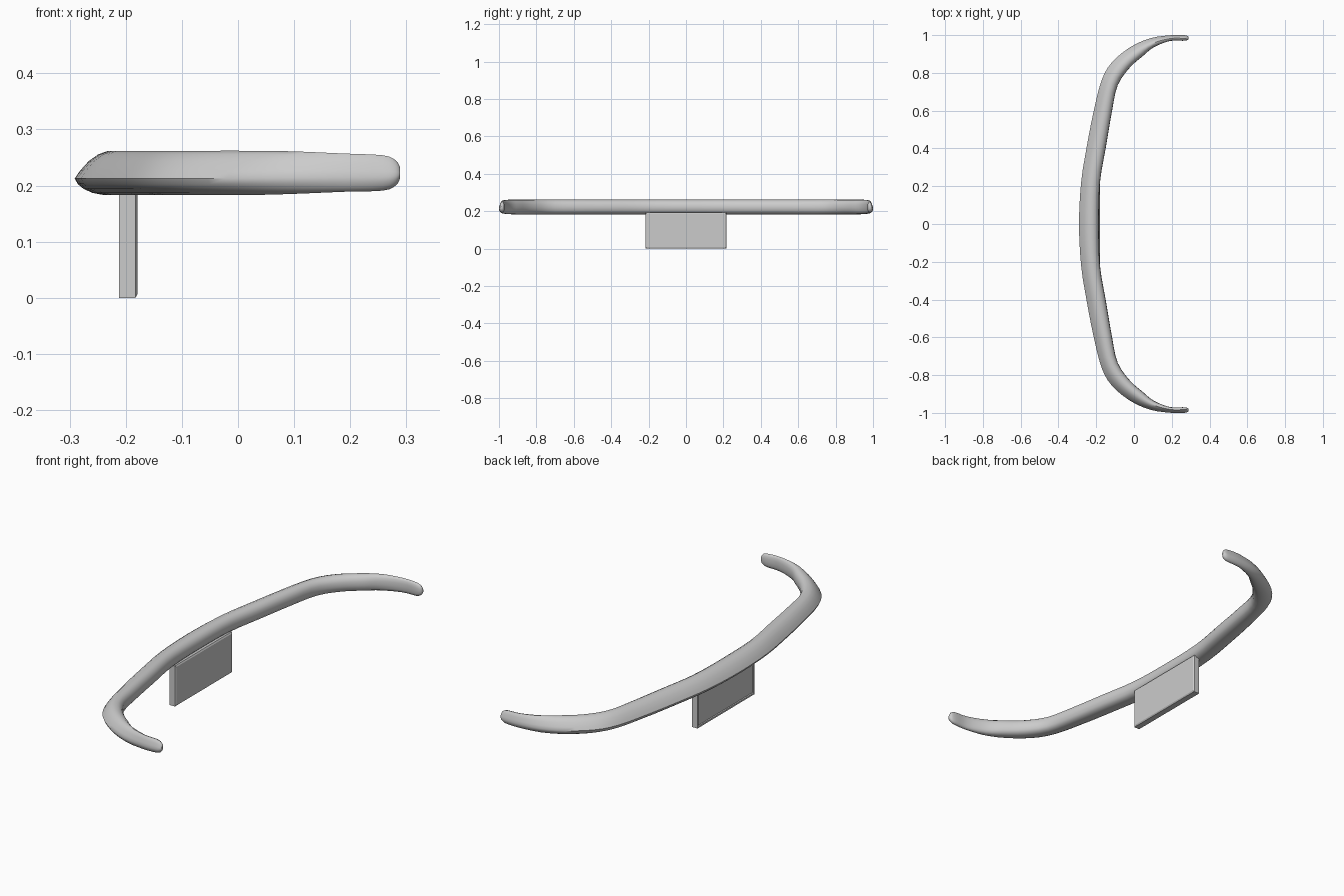
import bpy, bmesh
from mathutils import Vector

if "Cube" in bpy.data.objects:
    bpy.data.objects.remove(bpy.data.objects["Cube"])

# Half of the bar from centre to tip: outer x, y, inner x, y, bottom z, top z
half = [
    (-.291, .00, -.186, .00, .183, .262),
    (-.280, .22, -.180, .22, .183, .262),
    (-.250, .41, -.150, .40, .183, .262),
    (-.215, .59, -.116, .60, .183, .262),
    (-.172, .76, -.086, .735, .183, .262),
    (-.116, .857, -.022, .828, .183, .262),
    (-.020, .936, .048, .890, .183, .262),
    (.085, .983, .105, .936, .185, .261),
    (.190, .999, .190, .969, .189, .257),
    (.258, 1.00, .258, .970, .191, .254),
    (.281, .997, .281, .973, .200, .245),
    (.289, .991, .289, .979, .213, .232),
]
# Cross-section: u runs outer to inner, v runs bottom to top
section = [(0, .38), (.05, .25), (.15, .14), (.3, .05), (.5, 0), (.7, .01), (.86, .08),
           (.96, .22), (1, .45), (.98, .68), (.9, .87), (.75, .98), (.57, 1),
           (.4, .92), (.24, .77), (.09, .55)]


def catmull(p0, p1, p2, p3, t):
    return [b + .5 * t * (c - a + t * (2 * a - 5 * b + 4 * c - d + t * (3 * (b - c) + d - a)))
            for a, b, c, d in zip(p0, p1, p2, p3)]


def flip(s):
    return (s[0], -s[1], s[2], -s[3], s[4], s[5])


def finish(bm, name, smooth):
    bmesh.ops.recalc_face_normals(bm, faces=bm.faces[:])
    me = bpy.data.meshes.new(name)
    bm.to_mesh(me)
    bm.free()
    ob = bpy.data.objects.new(name, me)
    bpy.context.collection.objects.link(ob)
    if smooth:
        bpy.ops.object.select_all(action='DESELECT')
        ob.select_set(True)
        bpy.context.view_layer.objects.active = ob
        bpy.ops.object.shade_smooth_by_angle(angle=.8)
    return ob


# Curved bar, swept through the stations and their mirror images
full = [flip(s) for s in reversed(half[1:])] + half
stations = []
for i in range(len(full) - 1):
    p = [full[min(max(k, 0), len(full) - 1)] for k in (i - 1, i, i + 1, i + 2)]
    stations += [catmull(*p, t / 3) for t in range(3)]
stations.append(full[-1])

bm = bmesh.new()
rings = []
for ox, oy, ix, iy, z0, z1 in stations:
    rings.append([bm.verts.new((ox + (ix - ox) * u, oy + (iy - oy) * u, z0 + (z1 - z0) * v))
                  for u, v in section])
n = len(section)
for a, b in zip(rings, rings[1:]):
    for j in range(n):
        k = (j + 1) % n
        bm.faces.new((a[j], a[k], b[k], b[j]))
bm.faces.new(rings[0])
bm.faces.new(rings[-1])
finish(bm, "curved_bar", True)

# Mounting plate with a chamfered front face and a shallow recess in the back
bm = bmesh.new()
bmesh.ops.create_cube(bm, size=1)
for v in bm.verts:
    v.co = Vector((-.196 + .032 * v.co.x, .432 * v.co.y, .097 + .194 * v.co.z))
bm.normal_update()
front = [f for f in bm.faces if f.normal.x > .9]
back = [f for f in bm.faces if f.normal.x < -.9]
bmesh.ops.inset_region(bm, faces=front, thickness=.009)
for f in front:
    for v in f.verts:
        v.co.x += .001
edge = [v for v in bm.verts if abs(v.co.x + .180) < .0005 and v not in front[0].verts]
for v in edge:
    v.co.x -= .003
bmesh.ops.inset_region(bm, faces=back, thickness=.011)
bmesh.ops.inset_region(bm, faces=back, thickness=.001)
for v in back[0].verts:
    v.co.x += .006
finish(bm, "mounting_plate", False)
